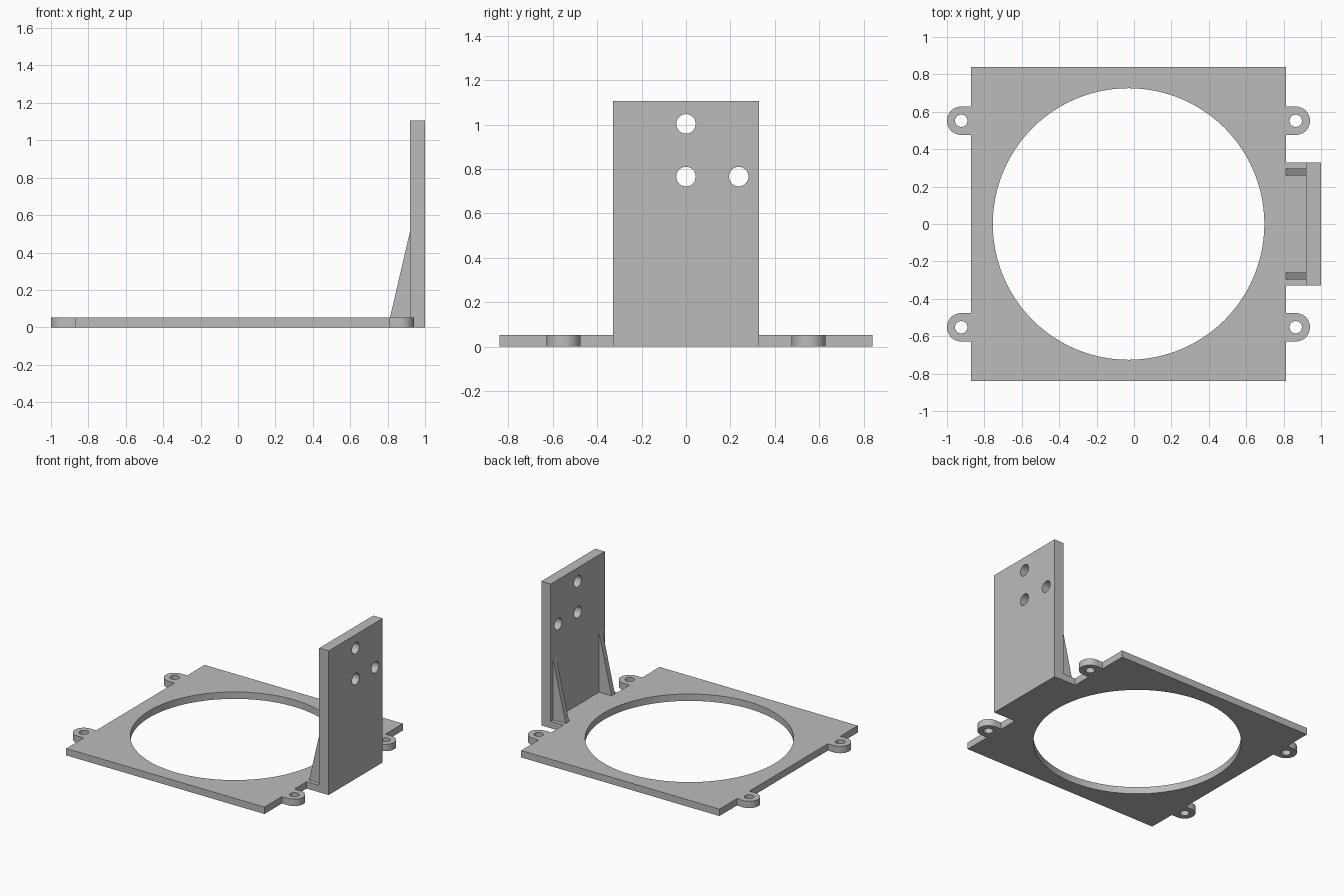
import bpy, bmesh, math
from mathutils import Matrix

if "Cube" in bpy.data.objects:
    bpy.data.objects.remove(bpy.data.objects["Cube"])

T = 0.053                      # plate thickness
X0, X1, Y = -0.872, 0.813, 0.84   # plate edges
WX, WY, WZ = 0.92, 0.328, 1.107   # upright inner face, half width, height
TAB_Y, TAB_R = 0.552, 0.076

grey = bpy.data.materials.new("grey plastic")
grey.diffuse_color = (0.5, 0.5, 0.5, 1)
grey.use_nodes = True
grey.node_tree.nodes["Principled BSDF"].inputs["Base Color"].default_value = grey.diffuse_color


def prism(name, pts, depth):
    """Extrude a closed outline of 3D points along the depth vector."""
    bm = bmesh.new()
    face = bm.faces.new([bm.verts.new(p) for p in pts])
    ext = bmesh.ops.extrude_face_region(bm, geom=[face])
    bmesh.ops.translate(bm, vec=depth,
                        verts=[g for g in ext["geom"] if isinstance(g, bmesh.types.BMVert)])
    bmesh.ops.recalc_face_normals(bm, faces=bm.faces)
    return finish(name, bm)


def finish(name, bm):
    me = bpy.data.meshes.new(name)
    bm.to_mesh(me)
    bm.free()
    me.materials.append(grey)
    ob = bpy.data.objects.new(name, me)
    bpy.context.collection.objects.link(ob)
    return ob


def drill(ob, name, holes, rot=Matrix()):
    """Cut round holes, each given as (centre, radius, segments)."""
    bm = bmesh.new()
    for centre, r, seg in holes:
        bmesh.ops.create_cone(bm, cap_ends=True, segments=seg, radius1=r, radius2=r,
                              depth=0.3, matrix=Matrix.Translation(centre) @ rot)
    cutter = finish(name, bm)
    mod = ob.modifiers.new("holes", "BOOLEAN")
    mod.operation, mod.solver, mod.object = "DIFFERENCE", "EXACT", cutter
    bpy.context.view_layer.objects.active = ob
    ob.select_set(True)
    bpy.ops.object.modifier_apply(modifier="holes")
    bpy.ops.object.shade_smooth_by_angle(angle=math.radians(30))
    ob.select_set(False)
    bpy.data.objects.remove(cutter)


def tab(edge, centre, y, side):
    """Rounded ear outline; side is +1 on the right, -1 on the left."""
    arc = [(centre + side * TAB_R * math.cos(a), y + side * TAB_R * math.sin(a), 0)
           for a in (math.radians(-90 + 180 * i / 24) for i in range(25))]
    return [(edge, y - side * TAB_R, 0)] + arc + [(edge, y + side * TAB_R, 0)]


# Base plate with four ears and the ledge below the upright
LX, RX = -0.924, 0.865
outline = [(X0, -Y, 0), (X1, -Y, 0)]
outline += tab(X1, RX, -TAB_Y, 1)
outline += [(X1, -WY, 0), (WX, -WY, 0), (WX, WY, 0), (X1, WY, 0)]
outline += tab(X1, RX, TAB_Y, 1)
outline += [(X1, Y, 0), (X0, Y, 0)]
outline += tab(X0, LX, TAB_Y, -1) + tab(X0, LX, -TAB_Y, -1)
base = prism("base_plate", outline, (0, 0, T))
drill(base, "base_cutter",
      [((-0.029, 0, 0), 0.726, 96)]
      + [((x, s * TAB_Y, 0), 0.033, 32) for x in (LX, RX) for s in (-1, 1)])

# Upright mounting wall with three holes
wall = prism("upright_wall", [(WX, -WY, 0), (1, -WY, 0), (1, WY, 0), (WX, WY, 0)], (0, 0, WZ))
drill(wall, "wall_cutter",
      [((0.96, y, z), 0.044, 32) for y, z in ((0, 1.003), (0, 0.766), (0.237, 0.766))],
      Matrix.Rotation(math.pi / 2, 4, "Y"))

# Triangular gussets
for name, y in (("front_gusset", -0.298), ("back_gusset", 0.258)):
    prism(name, [(X1, y, T), (WX, y, T), (WX, y, 0.514)], (0, 0.04, 0))
